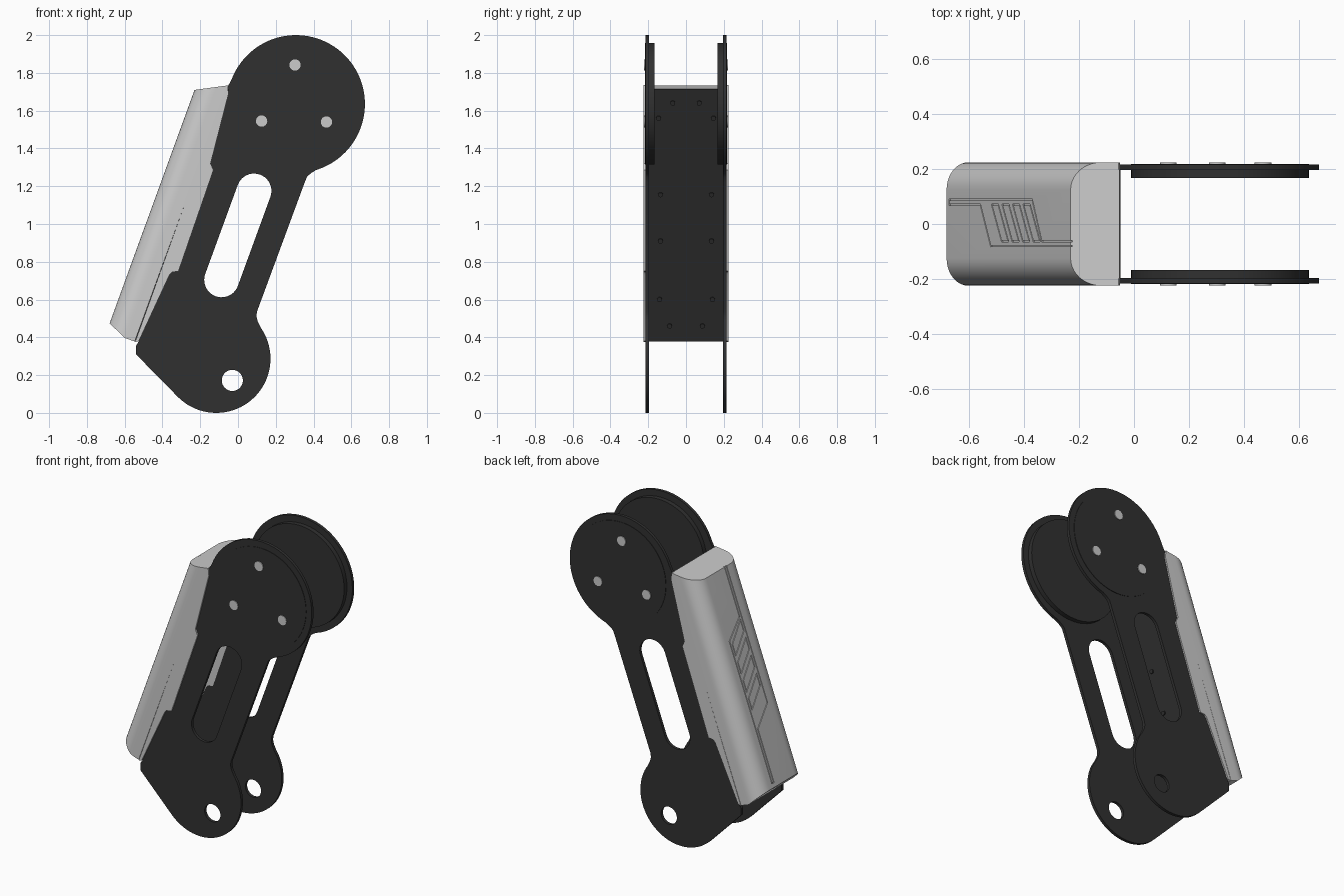
import bpy, bmesh
from math import sin, cos, radians, pi
from mathutils import Vector

if "Cube" in bpy.data.objects:
    bpy.data.objects.remove(bpy.data.objects["Cube"])

dark = bpy.data.materials.new("dark_metal")
dark.diffuse_color = (0.03, 0.03, 0.03, 1)
dark.use_nodes = True
dark.node_tree.nodes["Principled BSDF"].inputs["Base Color"].default_value = dark.diffuse_color

# Tilted frame of the cover: s runs along the link, n points out of the back
T = radians(20)
ORIGIN = Vector((-0.06, 0, 1.715))
S = Vector((sin(T), 0, cos(T)))
N = Vector((-cos(T), 0, sin(T)))


def local(s, n, y):
    return ORIGIN + S * s + N * n + Vector((0, y, 0))


def arc(cx, cz, r, a0, a1, steps):
    return [(cx + r * cos(radians(a0 + (a1 - a0) * i / steps)),
             cz + r * sin(radians(a0 + (a1 - a0) * i / steps))) for i in range(steps + 1)]


def circle(cx, cz, r, steps=32):
    return arc(cx, cz, r, 0, 360, steps)[:-1]


def smooth(ob):
    bpy.ops.object.select_all(action='DESELECT')
    ob.select_set(True)
    bpy.context.view_layer.objects.active = ob
    bpy.ops.object.shade_smooth_by_angle(angle=radians(30))


def slab(name, loops, y0, y1, mat=dark):
    """Flat x-z profile with holes, extruded from y0 to y1."""
    cu = bpy.data.curves.new(name, 'CURVE')
    cu.dimensions, cu.fill_mode = '2D', 'BOTH'
    cu.extrude = abs(y1 - y0) / 2
    for pts in loops:
        sp = cu.splines.new('POLY')
        sp.points.add(len(pts) - 1)
        for p, (x, z) in zip(sp.points, pts):
            p.co = (x, z, 0, 1)
        sp.use_cyclic_u = True
    ob = bpy.data.objects.new(name, cu)
    bpy.context.collection.objects.link(ob)
    ob.rotation_euler.x = pi / 2
    ob.location.y = (y0 + y1) / 2
    bpy.ops.object.select_all(action='DESELECT')
    ob.select_set(True)
    bpy.context.view_layer.objects.active = ob
    bpy.ops.object.convert(target='MESH')
    ob = bpy.context.object
    bm = bmesh.new()
    bm.from_mesh(ob.data)
    bmesh.ops.remove_doubles(bm, verts=bm.verts, dist=1e-4)
    bmesh.ops.recalc_face_normals(bm, faces=bm.faces)
    bm.to_mesh(ob.data)
    bm.free()
    if mat:
        ob.data.materials.append(mat)
    smooth(ob)
    return ob


def finish(name, bm, mat=None):
    bmesh.ops.recalc_face_normals(bm, faces=bm.faces)
    me = bpy.data.meshes.new(name)
    bm.to_mesh(me)
    bm.free()
    ob = bpy.data.objects.new(name, me)
    bpy.context.collection.objects.link(ob)
    if mat:
        me.materials.append(mat)
    return ob


# Side plate outline and its openings
back_edge = [(-0.525, 0.38), (-0.363, 0.73), (-0.35, 0.745), (-0.315, 0.75),
             (-0.13, 1.285), (-0.145, 1.32), (-0.05, 1.69)]
outline = (arc(0.307, 1.635, 0.365, 159, -73, 56)
           + [(0.385, 1.268), (0.365, 1.25), (0.353, 1.22), (0.1, 0.535), (0.098, 0.51), (0.104, 0.485)]
           + arc(-0.115, 0.287, 0.287, 35, -135, 40)
           + [(-0.54, 0.31), (-0.54, 0.355)] + back_edge + [(-0.053, 1.73)])
slot = arc(0.085, 1.175, 0.092, 160, -20, 20) + arc(-0.087, 0.704, 0.092, -20, -200, 20)
hole = circle(-0.03, 0.172, 0.056)
flap = [(-0.545, 0.375)] + back_edge + [(-0.055, 1.735)]

# Both sides: plate, joint discs, bolts, and cover flap that meets the plate edge
for side, f in (("front", -1), ("back", 1)):
    slab(side + "_plate", [outline, slot, hole], f * 0.196, f * 0.215)
    slab(side + "_joint_disc", [circle(0.312, 1.637, 0.322, 64)], f * 0.167, f * 0.2)
    slab(side + "_joint_face", [circle(0.312, 1.637, 0.322, 64)], f * 0.21, f * 0.218)
    slab(side + "_cover_flap", [flap], f * 0.197, f * 0.224, None)
    for i, (x, z) in enumerate([(0.302, 1.842), (0.125, 1.545), (0.468, 1.54)]):
        slab(f"{side}_joint_bolt_{i}", [circle(x, z, 0.03, 24)], f * 0.205, f * 0.223, None)

# Back cover: rounded section swept along the tilt, with sloped ends
R, W, D = 0.1, 0.224, 0.158
half = [(0.0, W), (0.056, W)] + [(D - R + R * sin(a), W - R + R * cos(a))
                                 for a in [pi / 2 * i / 10 for i in range(1, 11)]]
section = half + [(n, -y) for n, y in reversed(half)]
bm = bmesh.new()
top = [bm.verts.new(local(0.02 - 0.083 * n / D, n, y)) for n, y in section]
bot = [bm.verts.new(local(-1.423 + max(0, n - 0.056) * 0.44, n, y)) for n, y in section]
for i in range(len(section)):
    j = (i + 1) % len(section)
    bm.faces.new((top[i], top[j], bot[j], bot[i]))
bm.faces.new(top)
bm.faces.new(bot[1:-1])
bm.faces.new((bot[0], bot[1], bot[-2], bot[-1]))
cover = finish("back_cover", bm)

# Engraved panel lines on the cover: thin strips cut along (s, y) segments
lines = [(-1.35, 0.088), (-0.47, 0.088), (-0.37, -0.062), (-0.06, -0.062)]
lower = [(-1.35, 0.07), (-0.47, 0.07)]
step = [(-1.02, 0.07), (-0.91, -0.08), (-0.06, -0.08)]
paths = [lines, step, [(-1.35, 0.07), (-1.02, 0.07)], [(-1.35, 0.088), (-1.35, 0.07)]]
for k in range(4):
    a = -0.9 + 0.112 * k
    paths.append([(a, 0.07), (a + 0.07, 0.07), (a + 0.175, -0.062), (a + 0.105, -0.062), (a, 0.07)])
bm = bmesh.new()
for path in paths:
    for (s0, y0), (s1, y1) in zip(path, path[1:]):
        d = Vector((s1 - s0, y1 - y0)).normalized() * 0.0025
        p = Vector((-d.y, d.x))
        rect = [(s0 - d.x + p.x, y0 - d.y + p.y), (s1 + d.x + p.x, y1 + d.y + p.y),
                (s1 + d.x - p.x, y1 + d.y - p.y), (s0 - d.x - p.x, y0 - d.y - p.y)]
        lo = [bm.verts.new(local(s, D - 0.006, y)) for s, y in rect]
        hi = [bm.verts.new(local(s, D + 0.01, y)) for s, y in rect]
        faces = [bm.faces.new(lo), bm.faces.new(hi)]
        for i in range(4):
            j = (i + 1) % 4
            faces.append(bm.faces.new((lo[i], lo[j], hi[j], hi[i])))
cutter = finish("groove_cutter", bm)
cutter.hide_render = True
mod = cover.modifiers.new("grooves", 'BOOLEAN')
mod.operation, mod.solver, mod.object = 'DIFFERENCE', 'EXACT', cutter
mod.use_self = True
bpy.context.view_layer.objects.active = cover
bpy.ops.object.modifier_apply(modifier="grooves")
bpy.data.objects.remove(cutter)
smooth(cover)

# Dark inner wall between the plates
bm = bmesh.new()
ends = [[bm.verts.new(local(s, n, y)) for n, y in ((0.002, 0.2), (0.002, -0.2), (-0.012, -0.2), (-0.012, 0.2))]
        for s in (0.0, -1.418)]
bm.faces.new(ends[0])
bm.faces.new(ends[1])
for i in range(4):
    j = (i + 1) % 4
    bm.faces.new((ends[0][i], ends[0][j], ends[1][j], ends[1][i]))
finish("inner_wall", bm, dark)

# Small screws on the inner wall, mirrored left and right
for i, (y, z) in enumerate([(0.07, 1.645), (0.145, 1.565), (0.135, 1.16), (0.135, 0.915), (0.14, 0.605), (0.087, 0.465)]):
    for f in (-1, 1):
        p = local((z - 1.715) / cos(T), -0.014, f * y)
        bpy.ops.mesh.primitive_cylinder_add(vertices=16, radius=0.013, depth=0.012, location=p,
                                            rotation=(0, pi / 2 + T, 0))
        bpy.context.object.name = f"wall_screw_{i}_{'left' if f < 0 else 'right'}"
        bpy.context.object.data.materials.append(dark)
        smooth(bpy.context.object)
